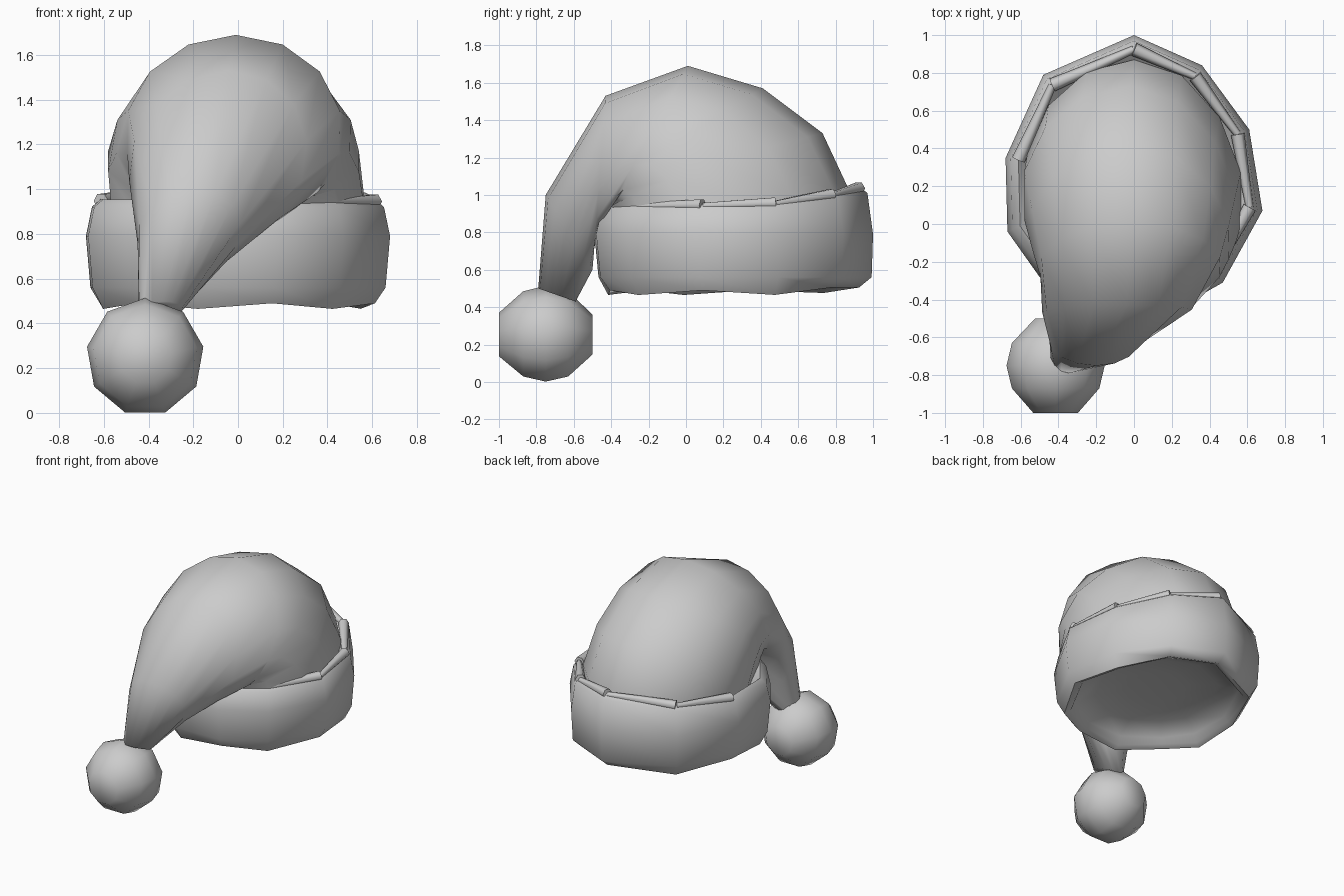
import bpy, bmesh, math
from mathutils import Vector

if "Cube" in bpy.data.objects:
    bpy.data.objects.remove(bpy.data.objects["Cube"])

mat = bpy.data.materials.new("soft grey")
mat.diffuse_color = (0.6, 0.6, 0.6, 1)
mat.use_nodes = True
mat.node_tree.nodes["Principled BSDF"].inputs["Base Color"].default_value = mat.diffuse_color


def finish(name, bm, angle=60):
    bmesh.ops.recalc_face_normals(bm, faces=bm.faces)
    me = bpy.data.meshes.new(name)
    bm.to_mesh(me)
    bm.free()
    me.materials.append(mat)
    ob = bpy.data.objects.new(name, me)
    bpy.context.collection.objects.link(ob)
    bpy.ops.object.select_all(action='DESELECT')
    ob.select_set(True)
    bpy.context.view_layer.objects.active = ob
    bpy.ops.object.shade_smooth_by_angle(angle=math.radians(angle))
    return ob


def loft(name, rings, cap_start=False, cap_end=False, angle=60):
    bm = bmesh.new()
    rows = [[bm.verts.new(p) for p in r] for r in rings]
    n = len(rows[0])
    for a, b in zip(rows, rows[1:]):
        for i in range(n):
            j = (i + 1) % n
            bm.faces.new((a[i], a[j], b[j], b[i]))
    if cap_start:
        bm.faces.new(rows[0])
    if cap_end:
        bm.faces.new(rows[-1])
    return finish(name, bm, angle)


# Cap: rings that start level in the brim, fan over the crown and end in the drooping tail
# each row: outer point, inner point, half width, backward lean of the right side
SECTIONS = [
    ((0.00, 0.87, 0.72), (0.00, -0.40, 0.70), 0.57, -0.08),
    ((0.00, 0.87, 1.03), (0.00, -0.42, 0.84), 0.58, -0.10),
    ((-0.02, 0.73, 1.33), (-0.02, -0.43, 0.92), 0.575, -0.12),
    ((-0.01, 0.41, 1.57), (-0.03, -0.45, 0.90), 0.535, -0.08),
    ((-0.01, 0.01, 1.69), (-0.03, -0.47, 0.82), 0.485, 0),
    ((-0.04, -0.43, 1.53), (-0.14, -0.49, 0.72), 0.395, 0),
    ((-0.20, -0.75, 1.00), (-0.24, -0.50, 0.60), 0.23, 0),
    ((-0.34, -0.79, 0.50), (-0.35, -0.59, 0.43), 0.10, 0),
]
SIDES = 14
rings = []
for outer, inner, hw, lean in SECTIONS:
    o, i = Vector(outer), Vector(inner)
    mid, half = (o + i) / 2, (o - i) / 2
    ring = []
    for k in range(SIDES):
        c, s = math.cos(2 * math.pi * k / SIDES), math.sin(2 * math.pi * k / SIDES)
        ring.append(mid + half * c + Vector((hw * s, lean * max(0, s) ** 2, 0)))
    rings.append(ring)
loft("cap", rings, cap_end=True, angle=80)

# Brim: rolled cuff following an uneven outline, with a shallow hollow underneath
OUTLINE = [(0, 1.0), (0.36, 0.84), (0.61, 0.5), (0.68, 0.07), (0.47, -0.31),
           (0.17, -0.48), (-0.2, -0.49), (-0.5, -0.28), (-0.67, -0.04),
           (-0.68, 0.35), (-0.48, 0.79)]
PROFILE = [(0.3, 0.61), (0.6, 0.59), (0.80, 0.54), (0.84, 0.48), (0.90, 0.465), (0.97, 0.56),
           (1.0, 0.79), (0.96, 0.92), (0.90, 0.955), (0.80, 0.89)]


def cuff_point(p, scale, z):
    back = max(0, (p[1] - 0.25) / 0.75) ** 2
    if z > 0.85:
        z += 0.09 * back
    if 0.55 < z < 0.57:          # cuff stays full further down at the back
        scale += 0.02 * back
    if 0.45 < z < 0.52:          # lower edge lifts slightly at the very back
        z += 0.04 * back ** 2
    return Vector((p[0] * scale, 0.25 + (p[1] - 0.25) * scale, z))


rings = []
for s, z in PROFILE:
    rings.append([cuff_point(p, s, z + (0.025 * (k % 2) if z < 0.5 else 0))
                  for k, p in enumerate(OUTLINE)])
loft("brim", rings, cap_start=True, angle=70)

# Rolled hem pieces sunk into the top edge of the cuff, thinning towards one end
for k in (0, 1, 2, 3, 9, 10):
    a = cuff_point(OUTLINE[k], 0.90, 0.945)
    b = cuff_point(OUTLINE[(k + 1) % len(OUTLINE)], 0.90, 0.94)
    d = (b - a).normalized()
    side = d.cross(Vector((0, 0, 1))).normalized()
    up = side.cross(d)
    tube = [[c + (side * math.cos(t) + up * math.sin(t)) * r
             for t in (math.pi / 3 * q for q in range(6))]
            for c, r in ((a, 0.036), (b, 0.02))]
    loft("hem_roll", tube, True, True, angle=70)

# Pompom: low sided ball with its axis running front to back
centre = Vector((-0.415, -0.75, 0.25))
rings = []
for y, r in ((-0.25, 0.12), (-0.12, 0.235), (0.0, 0.264), (0.12, 0.235), (0.25, 0.11)):
    rings.append([centre + Vector((r * math.cos(t), y, r * math.sin(t)))
                  for t in (math.pi * (2 * k + 0.5) / 9 for k in range(9))])
loft("pompom", rings, True, True, angle=80)
